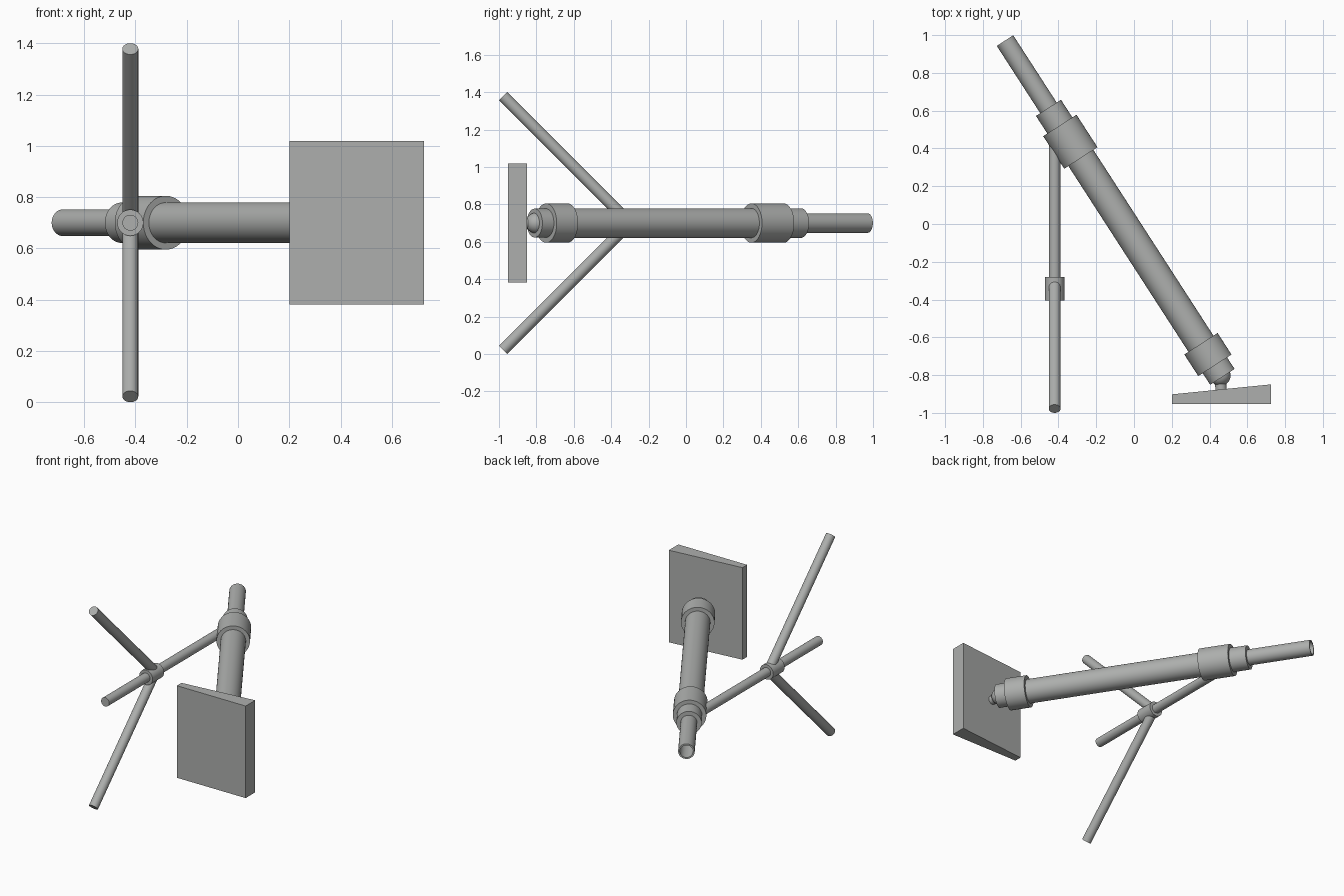
import bpy, bmesh, math
from mathutils import Vector

if "Cube" in bpy.data.objects:
    bpy.data.objects.remove(bpy.data.objects["Cube"])

grey = bpy.data.materials.new("plain grey")
grey.diffuse_color = (0.42, 0.43, 0.42, 1)
grey.use_nodes = True
grey.node_tree.nodes["Principled BSDF"].inputs["Base Color"].default_value = grey.diffuse_color
H = 0.70                                   # height of all the axes
A = Vector((-0.683, 0.971, H))             # open tip of the main tube
D = Vector((0.543, -0.840, 0)).normalized()


def finish(name, bm, smooth=True):
    bmesh.ops.recalc_face_normals(bm, faces=bm.faces)
    me = bpy.data.meshes.new(name)
    bm.to_mesh(me)
    bm.free()
    me.materials.append(grey)
    ob = bpy.data.objects.new(name, me)
    bpy.context.collection.objects.link(ob)
    if smooth:
        bpy.context.view_layer.objects.active = ob
        ob.select_set(True)
        bpy.ops.object.shade_smooth_by_angle(angle=math.radians(35))
        ob.select_set(False)
    return ob


def lathe(name, origin, direction, profile, n=48):
    """Revolve (distance along axis, radius) points about an axis."""
    q = Vector((0, 0, 1)).rotation_difference(direction)
    bm = bmesh.new()
    rings = []
    for t, r in profile:
        if r == 0:
            rings.append([bm.verts.new(origin + q @ Vector((0, 0, t)))])
        else:
            rings.append([bm.verts.new(origin + q @ Vector(
                (r * math.cos(a), r * math.sin(a), t)))
                for a in (2 * math.pi * i / n for i in range(n))])
    for p, s in zip(rings, rings[1:]):
        for i in range(n):
            j = (i + 1) % n
            f = [p[i % len(p)], p[j % len(p)], s[j % len(s)], s[i % len(s)]]
            bm.faces.new(list(dict.fromkeys(f)))
    return finish(name, bm)


def rod(name, a, b, r):
    a, b = Vector(a), Vector(b)
    L = (b - a).length
    return lathe(name, a, (b - a) / L, [(0, 0), (0, r), (L, r), (L, 0)])


def on_axis(t):
    return A + D * t


# Main telescopic arm: hollow inner tube, outer tube and stepped collars
lathe("inner_tube", A, D, [(0.50, 0), (0.50, 0.042), (0, 0.042),
                           (0, 0.052), (0.55, 0.052), (0.55, 0)])
rod("outer_tube", on_axis(0.60), on_axis(2.0), 0.079)
for name, t0, t1, r in [("upper_small_collar", 0.424, 0.60, 0.079),
                        ("upper_big_collar", 0.535, 0.74, 0.105),
                        ("lower_big_collar", 1.911, 2.047, 0.105),
                        ("lower_small_collar", 1.98, 2.12, 0.077)]:
    rod(name, on_axis(t0), on_axis(t1), r)

# Ball joint and stud
bm = bmesh.new()
bmesh.ops.create_uvsphere(bm, u_segments=32, v_segments=16, radius=0.055)
bmesh.ops.translate(bm, verts=bm.verts, vec=(0.456, -0.802, H))
finish("ball_joint", bm)
rod("ball_stud", (0.456, -0.80, H), (0.462, -0.89, H), 0.03)

# Wedge-shaped plate
bm = bmesh.new()
base = [bm.verts.new((x, y, 0.382)) for x, y in
        [(0.20, -0.953), (0.726, -0.953), (0.726, -0.849), (0.20, -0.902)]]
face = bm.faces.new(base)
ext = bmesh.ops.extrude_face_region(bm, geom=[face])["geom"]
bmesh.ops.translate(bm, vec=(0, 0, 0.636),
                    verts=[v for v in ext if isinstance(v, bmesh.types.BMVert)])
finish("wedge_plate", bm, smooth=False)

# Support stand: straight rod, hub and two slanted legs
X = -0.42
rod("support_rod", (X, -0.85, H), (X, 0.55, H), 0.031)
rod("support_hub", (X, -0.405, H), (X, -0.28, H), 0.051)
for name, s in (("upper_leg", 1), ("lower_leg", -1)):
    rod(name, (X, -0.30, H), (X, -0.978, H + s * 0.678), 0.031)
